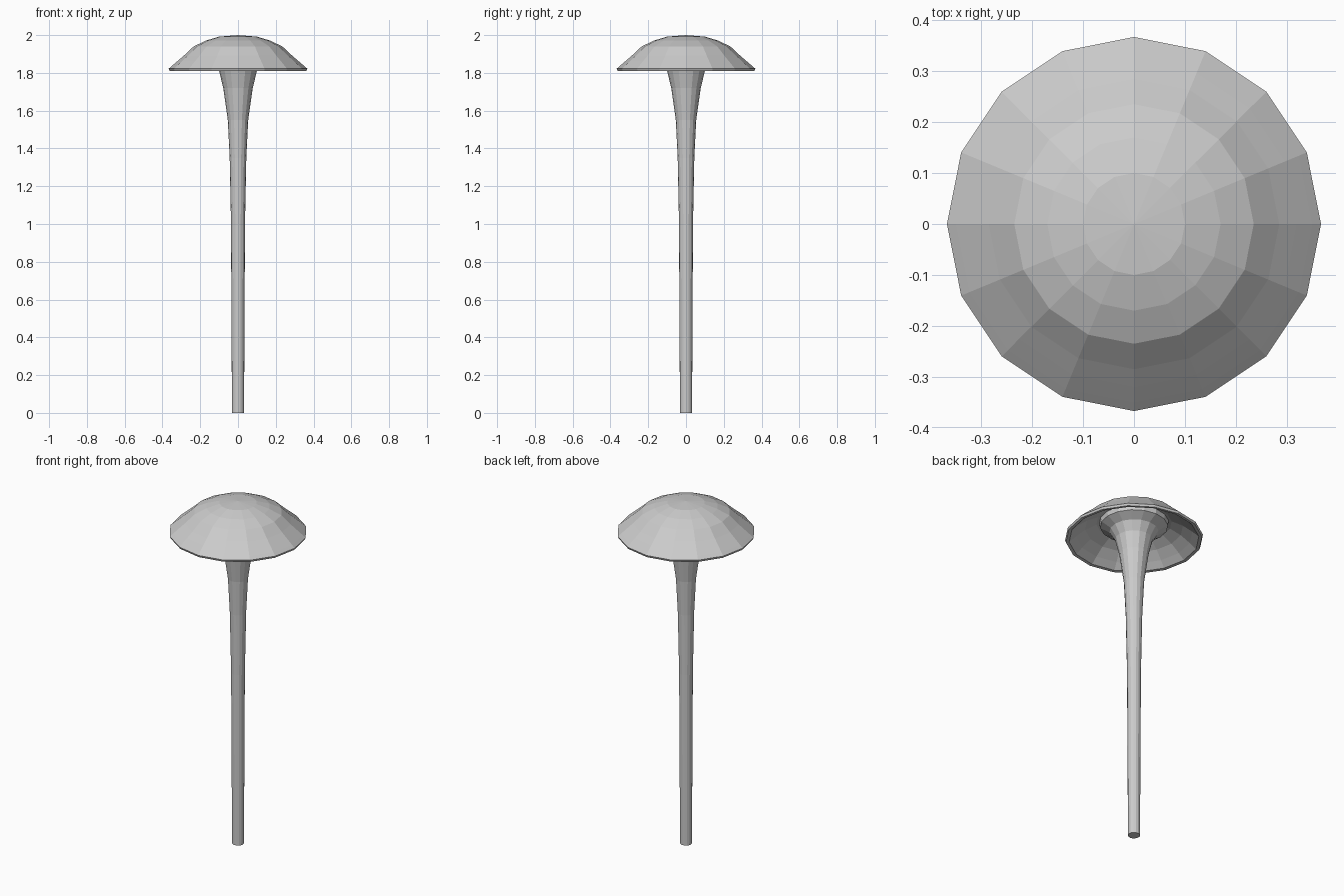
import bpy, bmesh, math

if "Cube" in bpy.data.objects:
    bpy.data.objects.remove(bpy.data.objects["Cube"])

SIDES = 16

def lathe(name, profile):
    """Spin (radius, z) points around z; zero radius makes a pole."""
    bm = bmesh.new()
    rings = []
    for r, z in profile:
        n = SIDES if r > 0 else 1
        rings.append([bm.verts.new((r * math.cos(2 * math.pi * i / SIDES),
                                    r * math.sin(2 * math.pi * i / SIDES), z))
                      for i in range(n)])
    for a, b in zip(rings, rings[1:]):
        for i in range(SIDES):
            j = (i + 1) % SIDES
            quad = [a[i % len(a)], a[j % len(a)], b[j % len(b)], b[i % len(b)]]
            bm.faces.new(list(dict.fromkeys(quad)))
    bmesh.ops.recalc_face_normals(bm, faces=bm.faces)
    mesh = bpy.data.meshes.new(name)
    bm.to_mesh(mesh)
    bm.free()
    obj = bpy.data.objects.new(name, mesh)
    bpy.context.collection.objects.link(obj)
    return obj

# Domed cap: outer skin, thin rim, hollow underside
lathe("cap", [(0, 2.0), (0.10, 1.992), (0.17, 1.971), (0.235, 1.94),
              (0.285, 1.893), (0.32, 1.863), (0.35, 1.837), (0.367, 1.822),
              (0.362, 1.81), (0.345, 1.812), (0.31, 1.843), (0.26, 1.882),
              (0.20, 1.912), (0.10, 1.935), (0, 1.94)])

# Slender stem flaring out beneath the cap
lathe("stem", [(0, 0), (0.032, 0), (0.034, 0.4), (0.037, 1.0), (0.044, 1.35),
               (0.054, 1.55), (0.078, 1.72), (0.10, 1.81), (0.13, 1.86),
               (0.18, 1.89), (0.185, 1.918)])
